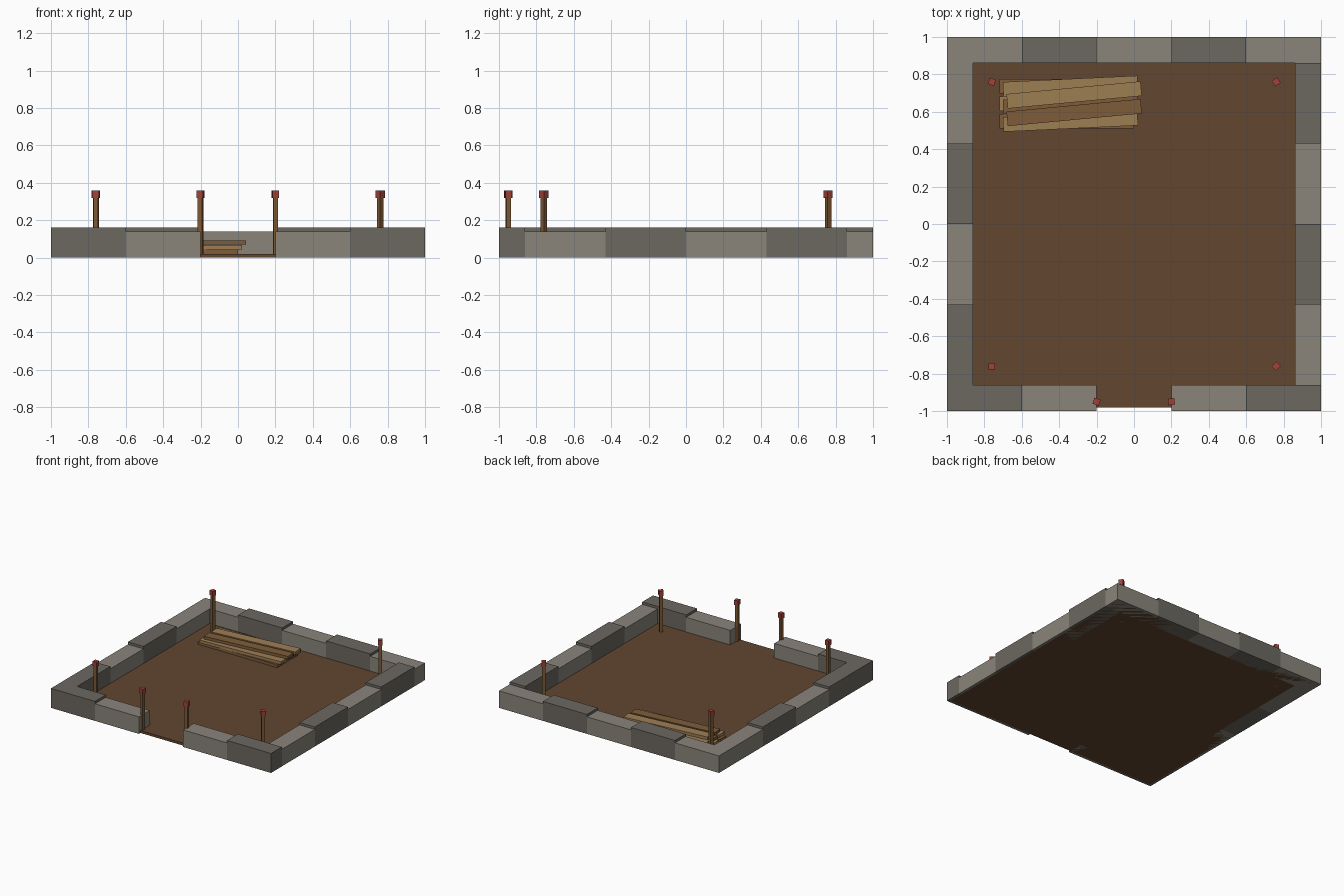
import bpy
from math import radians

if "Cube" in bpy.data.objects:
    bpy.data.objects.remove(bpy.data.objects["Cube"])


def material(name, rgb):
    lin = [((c / 255 + 0.055) / 1.055) ** 2.4 for c in rgb]
    m = bpy.data.materials.new(name)
    m.diffuse_color = (*lin, 1)
    m.use_nodes = True
    m.node_tree.nodes["Principled BSDF"].inputs["Base Color"].default_value = m.diffuse_color
    return m


STONE = [material("light_stone", (138, 133, 123)), material("dark_stone", (108, 104, 97))]
WOOD = [material("light_wood", (158, 126, 84)), material("dark_wood", (126, 92, 58))]
EARTH = material("earth", (98, 70, 48))
STAKE = material("stake_wood", (126, 88, 52))
RED = material("red_paint", (160, 66, 56))


def box(name, lo, hi, mat, angle=0):
    """Box between two corners, turned about its own vertical axis."""
    mid = [(a + b) / 2 for a, b in zip(lo, hi)]
    bpy.ops.mesh.primitive_cube_add(size=1, location=mid, rotation=(0, 0, radians(angle)))
    ob = bpy.context.object
    ob.name = name
    ob.scale = [b - a for a, b in zip(lo, hi)]
    ob.data.materials.append(mat)
    return ob


def stone(name, x0, x1, y0, y1, dark):
    box(name, (x0, y0, 0), (x1, y1, 0.16 if dark else 0.14), STONE[dark])


# Earth floor
box("earth_floor", (-0.98, -0.98, 0), (0.98, 0.98, 0.02), EARTH)

# Front and back foundation stones, with a doorway gap in the front
for i in range(5):
    x = -1 + 0.4 * i
    stone("back_stone", x, x + 0.4, 0.86, 1, i % 2)
    if i != 2:
        stone("front_stone", x, x + 0.4, -1, -0.86, (i + 1) % 2)

# Side foundation stones
for i in range(4):
    y = -0.86 + 0.43 * i
    stone("left_stone", -1, -0.86, y, y + 0.43, (i + 1) % 2)
    stone("right_stone", 0.86, 1, y, y + 0.43, i % 2)

# Marker stakes with painted tops: x, y, turn
for x, y, turn in [(-0.76, -0.76, 0), (0.76, -0.76, 45), (-0.76, 0.76, -20),
                   (0.76, 0.76, 35), (-0.2, -0.95, -17), (0.2, -0.95, 8)]:
    r, c = 0.0125, 0.0175
    box("stake", (x - r, y - r, 0), (x + r, y + r, 0.32), STAKE, turn)
    box("stake_cap", (x - c, y - c, 0.318), (x + c, y + c, 0.358), RED, turn)

# Stacked planks, each layer slightly shifted and turned
for layer, count in enumerate((3, 3, 2)):
    for k in range(count):
        y = 0.643 + (k - (count - 1) / 2) * 0.094
        x = -0.36 + 0.02 * layer
        z = 0.02 + 0.025 * layer
        dark = (k + layer + 1) % 2 if layer < 2 else 1 - k
        box("plank", (x - 0.36, y - 0.039, z), (x + 0.36, y + 0.039, z + 0.023),
            WOOD[dark], 2.7 * layer)
